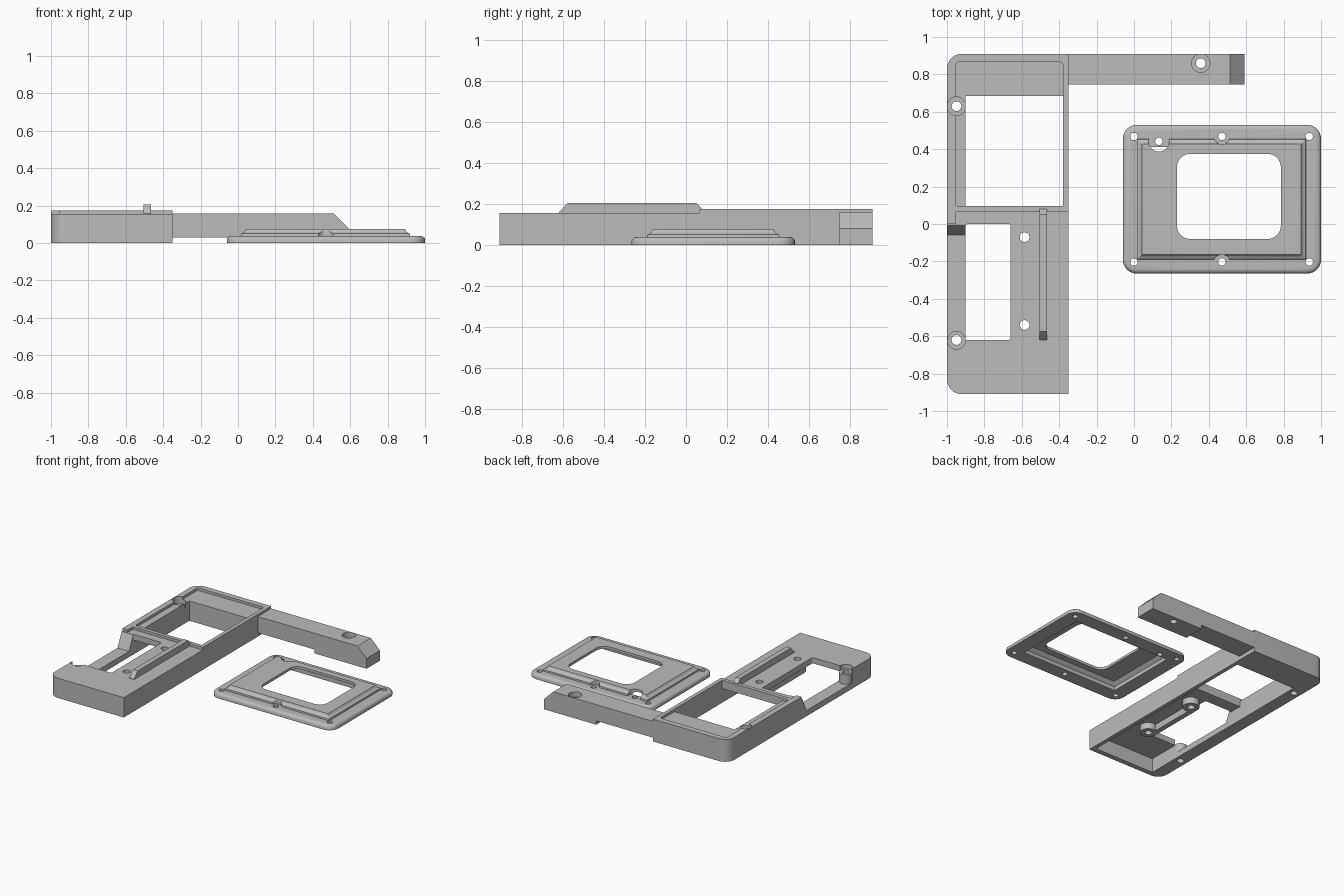
import bpy, bmesh, math
from mathutils import Vector

if "Cube" in bpy.data.objects:
    bpy.data.objects.remove(bpy.data.objects["Cube"])

grey = bpy.data.materials.new("plain_grey")
grey.diffuse_color = (0.5, 0.5, 0.5, 1)
grey.use_nodes = True
grey.node_tree.nodes["Principled BSDF"].inputs["Base Color"].default_value = grey.diffuse_color


def rounded(x0, x1, y0, y1, radii=0.0, steps=8):
    """Rectangle outline; radii in order left-front, right-front, right-back, left-back."""
    if not isinstance(radii, (tuple, list)):
        radii = (radii,) * 4
    pts = []
    corners = ((x0, y0, 1, 1), (x1, y0, -1, 1), (x1, y1, -1, -1), (x0, y1, 1, -1))
    for i, (cx, cy, sx, sy) in enumerate(corners):
        r = radii[i]
        if r <= 0:
            pts.append((cx, cy))
            continue
        for k in range(steps + 1):
            a = math.pi + (i + k / steps) * math.pi / 2
            pts.append((cx + sx * r + r * math.cos(a), cy + sy * r + r * math.sin(a)))
    return pts


def loft(name, rings):
    """Closed solid through rings of 3D points."""
    bm = bmesh.new()
    rows = [[bm.verts.new(p) for p in ring] for ring in rings]
    n = len(rows[0])
    bm.faces.new(rows[0][::-1])
    bm.faces.new(rows[-1])
    for a, b in zip(rows, rows[1:]):
        for i in range(n):
            j = (i + 1) % n
            bm.faces.new((a[i], a[j], b[j], b[i]))
    bmesh.ops.recalc_face_normals(bm, faces=bm.faces)
    me = bpy.data.meshes.new(name)
    bm.to_mesh(me)
    bm.free()
    me.materials.append(grey)
    ob = bpy.data.objects.new(name, me)
    bpy.context.collection.objects.link(ob)
    return ob


def prism(name, pts, z0, z1):
    return loft(name, [[(x, y, z) for x, y in pts] for z in (z0, z1)])


def box(x0, x1, y0, y1, z0, z1, r=0.0, name="cutter"):
    return prism(name, rounded(x0, x1, y0, y1, r), z0, z1)


def cyl(x, y, r, z0, z1, name="cutter", n=32):
    pts = [(x + r * math.cos(2 * math.pi * i / n), y + r * math.sin(2 * math.pi * i / n)) for i in range(n)]
    return prism(name, pts, z0, z1)


def side_prism(pts, axis, lo, hi, name="cutter"):
    """Extrude a side profile along x (points y,z) or along y (points x,z)."""
    put = (lambda p, t: (t, p[0], p[1])) if axis == "x" else (lambda p, t: (p[0], t, p[1]))
    return loft(name, [[put(p, t) for p in pts] for t in (lo, hi)])


def combine(ob, tools, op):
    for t in tools:
        m = ob.modifiers.new("bool", "BOOLEAN")
        m.operation, m.object, m.solver = op, t, "EXACT"
        dg = bpy.context.evaluated_depsgraph_get()
        me = bpy.data.meshes.new_from_object(ob.evaluated_get(dg))
        ob.modifiers.clear()
        ob.data = me
        bpy.data.objects.remove(t)


def finish(ob):
    bpy.ops.object.select_all(action="DESELECT")
    ob.select_set(True)
    bpy.context.view_layer.objects.active = ob
    bpy.ops.object.shade_smooth_by_angle(angle=math.radians(30))


# Main frame with raised rim, window, side opening and hollow underside
frame = prism("main_frame", rounded(-1, -0.35, -0.91, 0.91, (0.08, 0, 0, 0.08)), 0, 0.175)
combine(frame, [
    box(-0.955, 0, -1.2, 0.065, 0.155, 0.4),
    box(-1.2, 0, -1.2, 0, 0.155, 0.4),
    box(-0.955, -0.38, 0.095, 0.865, 0.155, 0.4, 0.015),
    box(-0.9, -0.38, 0.095, 0.685, -0.1, 0.4),
    box(-0.9, -0.66, -0.62, 0.0, -0.1, 0.4, 0.012),
    box(-0.9, -0.38, -0.87, 0.3, -0.1, 0.11),
    side_prism([(0.0, 0.175), (-0.06, 0.045), (-0.62, 0.045), (-0.62, 0.4), (0.0, 0.4)], "x", -1.2, -0.89),
], "DIFFERENCE")

# Screw post and pads below the deck
combine(frame, [
    cyl(-0.949, -0.62, 0.0485, 0.001, 0.118),
    cyl(-0.585, -0.07, 0.06, 0.06, 0.13),
    cyl(-0.585, -0.54, 0.06, 0.06, 0.13),
    box(-0.645, -0.605, -0.54, -0.07, 0.06, 0.13),
], "UNION")

# Screw holes and counterbores
tools = [cyl(-0.585, y, 0.026, -0.1, 0.4) for y in (-0.07, -0.54)]
for y in (-0.62, 0.63):
    tools += [cyl(-0.949, y, 0.026, -0.1, 0.4), cyl(-0.949, y, 0.0495, 0.118, 0.4)]
combine(frame, tools, "DIFFERENCE")
finish(frame)

# Guide ridge on the deck
ridge = side_prism([(-0.62, 0.15), (-0.62, 0.158), (-0.575, 0.205), (0.05, 0.205), (0.08, 0.175), (0.08, 0.15)],
                   "x", -0.505, -0.465, "guide_ridge")
finish(ridge)

# Long arm with sloped tip and stepped underside
arm = side_prism([(-0.36, 0.03), (0.14, 0.03), (0.14, 0), (0.59, 0), (0.59, 0.08), (0.512, 0.157), (-0.36, 0.157)],
                 "y", 0.745, 0.91, "side_arm")
combine(arm, [cyl(0.357, 0.86, 0.026, -0.1, 0.4), cyl(0.357, 0.86, 0.049, 0.118, 0.4)], "DIFFERENCE")
finish(arm)


# Cover plate: rounded flange with a raised stepped panel
def ring(x0, x1, y0, y1, inset, r, z):
    return [(x, y, z) for x, y in rounded(x0 + inset, x1 - inset, y0 + inset, y1 - inset, r)]


flange = [(0, 0.075, 0), (0, 0.075, 0.02), (0.004, 0.071, 0.028), (0.012, 0.063, 0.035), (0.022, 0.053, 0.038)]
cover = loft("cover_plate", [ring(-0.06, 1, -0.265, 0.53, i, r, z) for i, r, z in flange])
panel = [(0.02, 0.004, 0.02), (0.02, 0.004, 0.04), (0.022, 0.004, 0.05), (0.032, 0.004, 0.055),
         (0.04, 0.004, 0.06), (0.048, 0.004, 0.075)]
combine(cover, [loft("panel", [ring(-0.005, 0.94, -0.21, 0.475, i, r, z) for i, r, z in panel])], "UNION")

# Underside recess, centre window, clearance notches and screw holes
tools = [loft("cutter", [ring(0.05, 0.885, -0.155, 0.42, i, 0.004, z) for i, z in ((0, -0.05), (0, 0.03), (0.025, 0.055))]),
         box(0.23, 0.785, -0.08, 0.375, -0.1, 0.4, 0.07)]
for x, y, r in ((0.47, 0.468, 0.042), (0.47, -0.205, 0.042), (0.133, 0.442, 0.055)):
    tools.append(cyl(x, y, r, 0.038, 0.4))
holes = [(x, y) for x in (0, 0.47, 0.937) for y in (-0.203, 0.468)] + [(0.133, 0.442)]
tools += [cyl(x, y, 0.02, -0.1, 0.4, n=24) for x, y in holes]
combine(cover, tools, "DIFFERENCE")
finish(cover)
